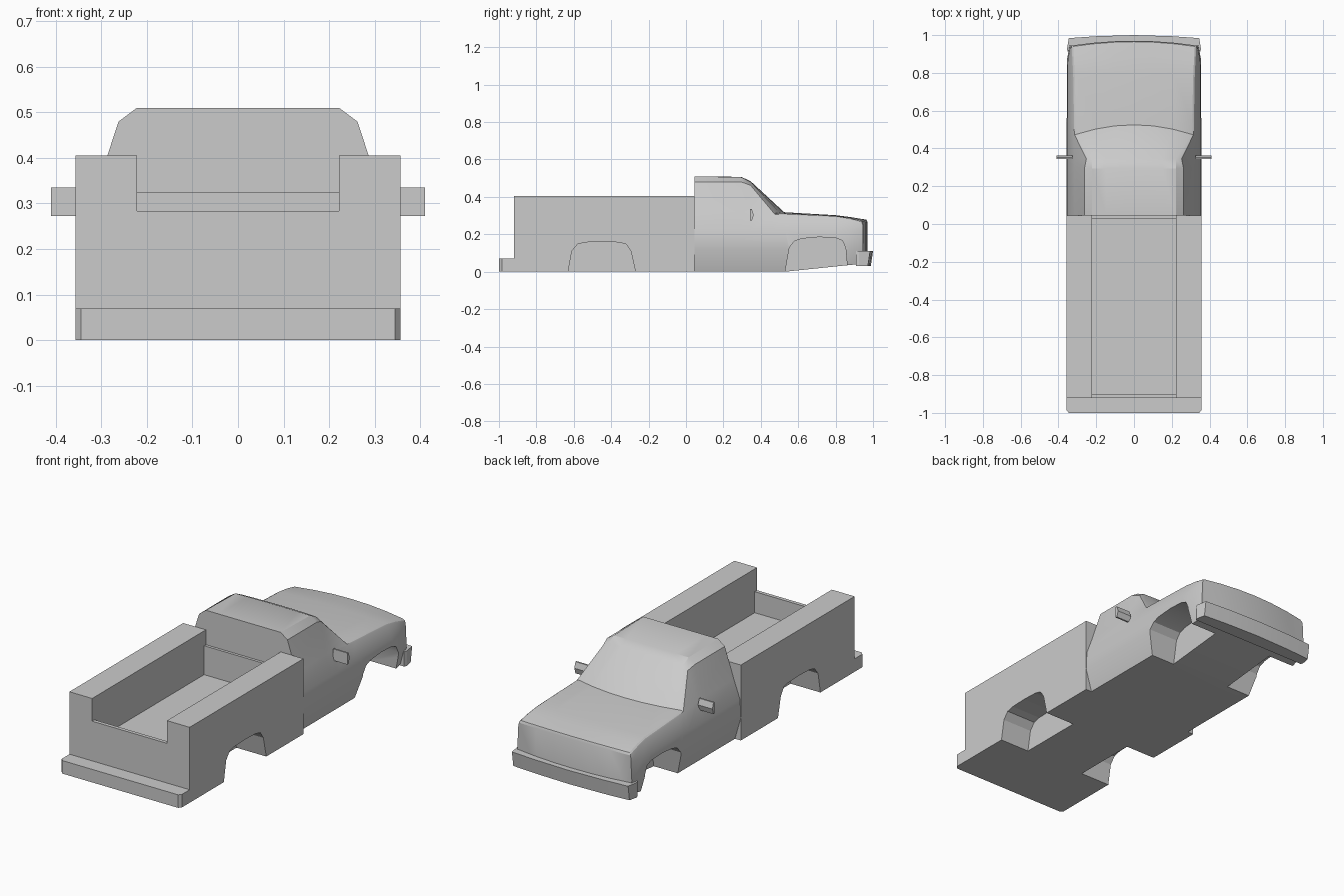
import bpy, bmesh, math

cube = bpy.data.objects.get("Cube")
if cube:
    bpy.data.objects.remove(cube, do_unlink=True)

grey = bpy.data.materials.new("body_grey")
grey.use_nodes = True
grey.diffuse_color = (0.6, 0.6, 0.6, 1)
grey.node_tree.nodes["Principled BSDF"].inputs["Base Color"].default_value = (0.6, 0.6, 0.6, 1)


def finish(name, bm):
    bmesh.ops.remove_doubles(bm, verts=bm.verts, dist=0.0005)
    bmesh.ops.recalc_face_normals(bm, faces=bm.faces)
    mesh = bpy.data.meshes.new(name)
    bm.to_mesh(mesh)
    bm.free()
    obj = bpy.data.objects.new(name, mesh)
    bpy.context.collection.objects.link(obj)
    mesh.materials.append(grey)
    return obj


def loft(name, rings):
    """Skin a list of closed rings and cap both ends."""
    bm = bmesh.new()
    rows = [[bm.verts.new(p) for p in ring] for ring in rings]
    n = len(rows[0])
    for a, b in zip(rows, rows[1:]):
        for i in range(n):
            j = (i + 1) % n
            bm.faces.new((a[i], a[j], b[j], b[i]))
    bm.faces.new(rows[0])
    bm.faces.new(rows[-1])
    return finish(name, bm)


def side_prism(name, profile, x0, x1):
    return loft(name, [[(x, y, z) for y, z in profile] for x in (x0, x1)])


def plan_prism(name, bottom, top, z0, z1):
    return loft(name, [[(x, y, z0) for x, y in bottom], [(x, y, z1) for x, y in top]])


def cut(target, cutter):
    cutter.hide_render = True
    mod = target.modifiers.new("cut", "BOOLEAN")
    mod.operation = "DIFFERENCE"
    mod.solver = "EXACT"
    mod.object = cutter
    bpy.context.view_layer.objects.active = target
    bpy.ops.object.modifier_apply(modifier=mod.name)
    bpy.data.objects.remove(cutter, do_unlink=True)


def cut_wells(target, arch):
    for s in (-1, 1):
        cut(target, side_prism("well_cutter", arch, s * 0.18, s * 0.5))


def smooth(obj, angle):
    bpy.ops.object.select_all(action="DESELECT")
    obj.select_set(True)
    bpy.context.view_layer.objects.active = obj
    bpy.ops.object.shade_smooth_by_angle(angle=math.radians(angle))


# Cargo bed: block with an open channel, low tailgate and headboard
bed = side_prism("cargo_bed", [(-0.92, 0), (0.045, 0), (0.045, 0.405), (-0.92, 0.405)], -0.357, 0.357)
channel = [(-0.9, 0.17), (0.03, 0.17), (0.03, 0.325), (0.1, 0.325),
           (0.1, 0.5), (-1, 0.5), (-1, 0.283), (-0.9, 0.283)]
cut(bed, side_prism("channel_cutter", channel, -0.222, 0.222))
cut_wells(bed, [(-0.63, -0.05), (-0.63, 0), (-0.61, 0.11), (-0.58, 0.147), (-0.54, 0.157), (-0.45, 0.16),
                (-0.36, 0.157), (-0.32, 0.147), (-0.295, 0.11), (-0.27, 0), (-0.27, -0.05)])

# Rear bumper with clipped corners
rear = [(-0.357, -0.92), (-0.357, -0.985), (-0.345, -1), (0.345, -1), (0.357, -0.985), (0.357, -0.92)]
plan_prism("rear_bumper", rear, rear, 0, 0.07)


# Cab and hood: mirrored cross-sections skinned along the length
def section(y, bow, half_width, base, belt, shoulder, edge, crown):
    tuck = 0.035 if y < 0.6 else 0.02
    half = [(half_width - tuck, y, base), (half_width, y, 0.12), (half_width - 0.005, y, 0.22),
            (belt[0], y, belt[1]), (shoulder[0], y, shoulder[1])]
    for t in (1, 0.67, 0.33, 0):
        z = edge[1] + (crown - edge[1]) * (1 - t * t)
        half.append((edge[0] * t, y + bow * (1 - t * t), z))
    return half + [(-x, yy, z) for x, yy, z in reversed(half[:-1])]


rings = [
    section(0.045, 0, 0.357, 0, (0.315, 0.32), (0.262, 0.48), (0.222, 0.51), 0.51),
    section(0.295, 0, 0.357, 0, (0.315, 0.32), (0.262, 0.48), (0.222, 0.505), 0.507),
    section(0.345, 0, 0.357, 0, (0.315, 0.318), (0.252, 0.462), (0.222, 0.48), 0.484),
    section(0.475, 0.05, 0.357, 0, (0.32, 0.302), (0.316, 0.307), (0.305, 0.312), 0.318),
    section(0.53, 0.03, 0.357, 0, (0.321, 0.3), (0.317, 0.305), (0.307, 0.31), 0.316),
    section(0.8, 0, 0.357, 0.028, (0.326, 0.285), (0.322, 0.292), (0.314, 0.297), 0.302),
    section(0.87, 0.01, 0.355, 0.035, (0.33, 0.272), (0.326, 0.28), (0.318, 0.286), 0.292),
    section(0.94, 0.025, 0.342, 0.042, (0.332, 0.255), (0.33, 0.262), (0.322, 0.268), 0.278),
    section(0.945, 0.025, 0.34, 0.042, (0.334, 0.245), (0.332, 0.25), (0.33, 0.256), 0.265),
]
# Nose panel drops straight down from the hood lip
rings.append([(max(-0.322, min(0.322, x)), y, 0.042) for x, y, z in rings[-1]])
cab = loft("cab_and_hood", rings)
cut_wells(cab, [(0.53, -0.05), (0.53, 0), (0.553, 0.13), (0.58, 0.163), (0.62, 0.177), (0.71, 0.185),
                (0.8, 0.181), (0.835, 0.167), (0.853, 0.13), (0.862, 0.03), (0.862, -0.05)])
smooth(cab, 25)

# Front bumper, bowed in plan and undercut
half = [(0.35, 0.91), (0.355, 0.925), (0.345, 0.984), (0.2, 0.994)]
top = half + [(0, 1)] + [(-x, y) for x, y in reversed(half)]
bottom = [(x, y - (0.012 if y > 0.95 else 0)) for x, y in top]
smooth(plan_prism("front_bumper", bottom, top, 0.03, 0.11), 25)

# Door mirrors
for side, s in (("right", -1), ("left", 1)):
    side_prism(side + "_mirror", [(0.343, 0.273), (0.343, 0.335), (0.352, 0.335), (0.362, 0.304), (0.352, 0.273)],
               s * 0.325, s * 0.41)
